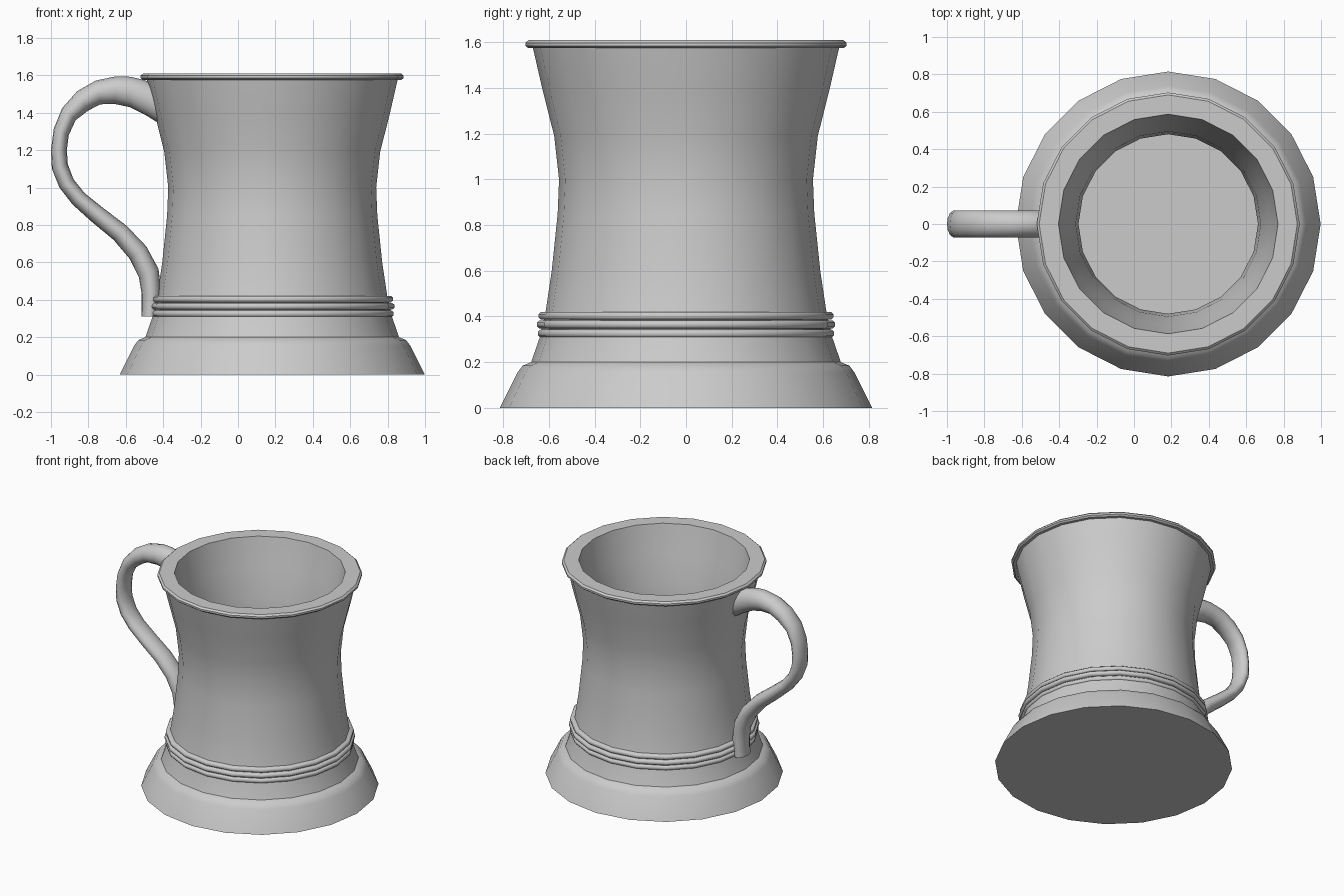
import bpy, bmesh, math
from mathutils import Vector

if "Cube" in bpy.data.objects:
    bpy.data.objects.remove(bpy.data.objects["Cube"])

SIDES = 20
CX = 0.183  # body axis


def finish(name, bm, angle):
    bmesh.ops.recalc_face_normals(bm, faces=bm.faces)
    me = bpy.data.meshes.new(name)
    bm.to_mesh(me)
    bm.free()
    ob = bpy.data.objects.new(name, me)
    bpy.context.collection.objects.link(ob)
    bpy.ops.object.select_all(action='DESELECT')
    ob.select_set(True)
    bpy.context.view_layer.objects.active = ob
    bpy.ops.object.shade_smooth_by_angle(angle=math.radians(angle))
    return ob


def loft(name, rings, angle, closed=False):
    """Skin a list of point rings; cap both ends unless the loft closes on itself."""
    bm = bmesh.new()
    vr = [[bm.verts.new(p) for p in ring] for ring in rings]
    n = len(vr[0])
    pairs = list(zip(vr, vr[1:]))
    if closed:
        pairs.append((vr[-1], vr[0]))
    else:
        bm.faces.new(vr[0])
        bm.faces.new(vr[-1])
    for a, b in pairs:
        for i in range(n):
            j = (i + 1) % n
            bm.faces.new((a[i], a[j], b[j], b[i]))
    return finish(name, bm, angle)


def circle(r, z):
    return [(CX + r * math.cos(2 * math.pi * i / SIDES),
             r * math.sin(2 * math.pi * i / SIDES), z) for i in range(SIDES)]


# Tankard body: outside from foot to lip, then inside down to the floor
profile = [(0.815, 0), (0.738, 0.155), (0.715, 0.185), (0.678, 0.2),
           (0.64, 0.31), (0.615, 0.42), (0.588, 0.6), (0.562, 0.85),
           (0.556, 1.0), (0.577, 1.19), (0.63, 1.4), (0.67, 1.575),
           (0.69, 1.575), (0.703, 1.585), (0.703, 1.598), (0.69, 1.61),
           (0.587, 1.61), (0.545, 1.4), (0.495, 1.19), (0.48, 1.0),
           (0.487, 0.85), (0.5, 0.6), (0.5, 0.2)]
loft("tankard_body", [circle(r, z) for r, z in profile], 35)

# Three raised bands above the foot
for k, (z, r) in enumerate([(0.325, 0.648), (0.365, 0.653), (0.403, 0.645)]):
    band = [(0.58, -0.017), (r - 0.01, -0.017), (r, -0.008),
            (r, 0.008), (r - 0.01, 0.017), (0.58, 0.017)]
    loft(f"band_{k + 1}", [circle(q, z + dz) for q, dz in band], 50, closed=True)

# Handle: (outer x, z, inner x, z) stations along the S curve
stations = [(-0.42, 1.535, -0.41, 1.335), (-0.50, 1.575, -0.49, 1.385),
            (-0.575, 1.592, -0.58, 1.43), (-0.65, 1.595, -0.66, 1.447),
            (-0.76, 1.572, -0.735, 1.445), (-0.86, 1.515, -0.80, 1.412),
            (-0.94, 1.425, -0.868, 1.36), (-0.985, 1.315, -0.905, 1.28),
            (-1.0, 1.20, -0.915, 1.20), (-0.995, 1.10, -0.91, 1.125),
            (-0.955, 1.0, -0.88, 1.045), (-0.885, 0.91, -0.82, 0.97),
            (-0.78, 0.815, -0.72, 0.89), (-0.665, 0.72, -0.595, 0.795),
            (-0.58, 0.62, -0.49, 0.685), (-0.53, 0.52, -0.425, 0.565),
            (-0.515, 0.43, -0.41, 0.44), (-0.515, 0.31, -0.43, 0.31)]
N = 14
rings = []
for ox, oz, ix, iz in stations:
    o, i = Vector((ox, 0, oz)), Vector((ix, 0, iz))
    mid, half = (o + i) / 2, (o - i) / 2
    rings.append([mid + half * math.cos(2 * math.pi * k / N)
                  + Vector((0, 0.074 * math.sin(2 * math.pi * k / N), 0))
                  for k in range(N)])
loft("handle", rings, 50)
